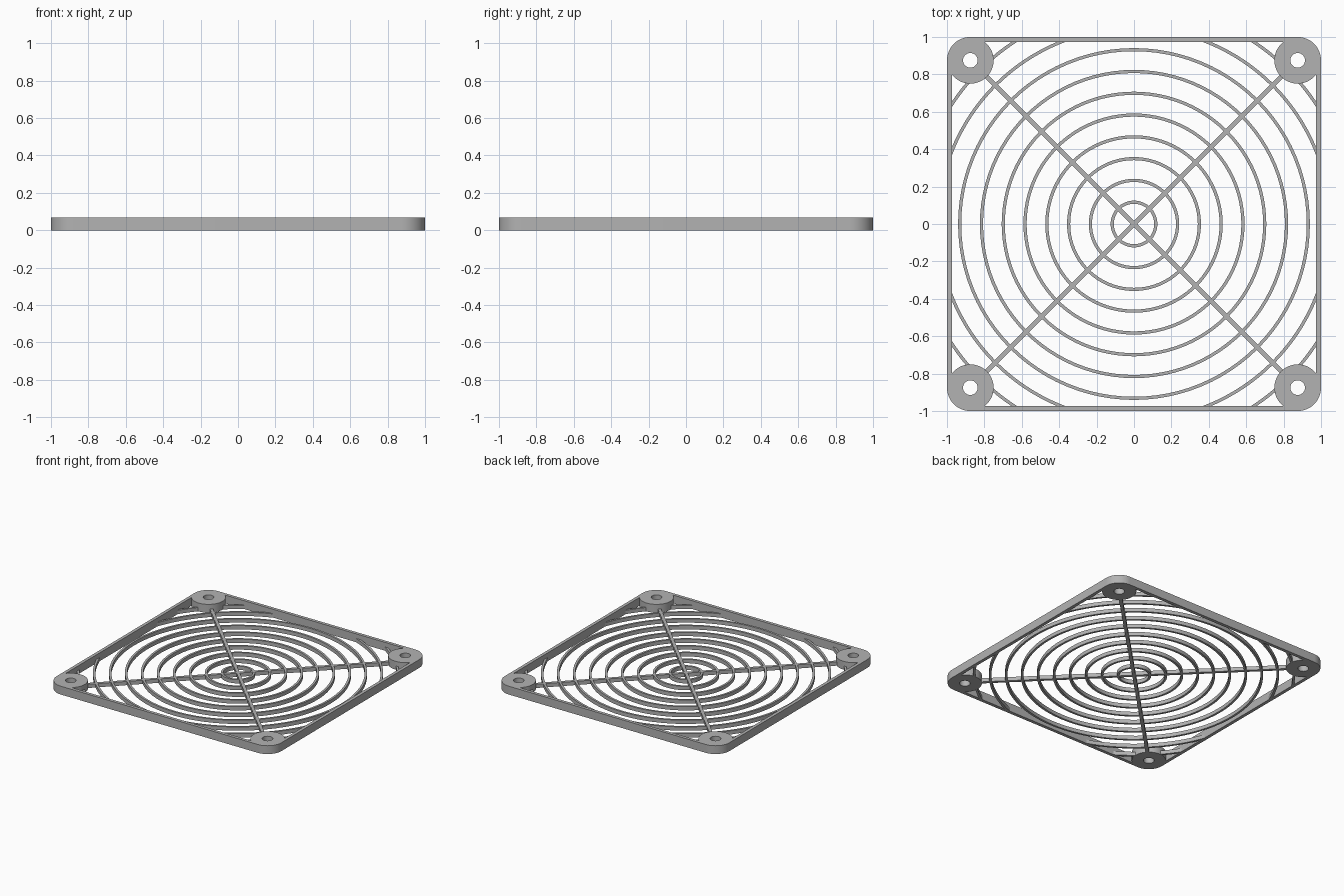
import bpy
import bmesh
from math import pi, cos, sin, acos, radians, sqrt

cube = bpy.data.objects.get("Cube")
if cube:
    bpy.data.objects.remove(cube, do_unlink=True)

HEIGHT = 0.067        # frame and corner bosses
GRILLE = 0.03         # rings and spokes
WALL = 0.026
CORNER = 0.125        # corner radius, also the boss radius
BOSS_POS = 1 - CORNER
HOLE = 0.039
PITCH = 0.1165
RING_WIDTH = 0.017
SPOKE_WIDTH = 0.024
BOSS_DIST = BOSS_POS * sqrt(2)

grey = bpy.data.materials.new("grey plastic")
grey.use_nodes = True
colour = (0.45, 0.45, 0.45, 1)
grey.diffuse_color = colour
grey.node_tree.nodes["Principled BSDF"].inputs["Base Color"].default_value = colour


def arc(radius, start, end, steps, cx=0, cy=0):
    """Points along an arc, both ends included."""
    return [(cx + radius * cos(start + (end - start) * i / steps),
             cy + radius * sin(start + (end - start) * i / steps))
            for i in range(steps + 1)]


def band(name, outer, inner, height, closed):
    """Upright strip of rectangular section between two matching outlines."""
    bm = bmesh.new()
    rows = [[bm.verts.new((x, y, z)) for x, y in line]
            for line, z in ((outer, 0), (outer, height), (inner, height), (inner, 0))]
    n = len(outer)
    for i in range(n if closed else n - 1):
        j = (i + 1) % n
        for k in range(4):
            a, b = rows[k], rows[(k + 1) % 4]
            bm.faces.new((a[i], a[j], b[j], b[i]))
    if not closed:
        for i in (0, n - 1):
            bm.faces.new([row[i] for row in rows])
    bmesh.ops.recalc_face_normals(bm, faces=bm.faces)
    mesh = bpy.data.meshes.new(name)
    bm.to_mesh(mesh)
    bm.free()
    mesh.materials.append(grey)
    obj = bpy.data.objects.new(name, mesh)
    bpy.context.collection.objects.link(obj)
    bpy.ops.object.select_all(action='DESELECT')
    obj.select_set(True)
    bpy.context.view_layer.objects.active = obj
    bpy.ops.object.shade_smooth_by_angle(angle=radians(30))
    return obj


def circle_band(name, r_out, r_in, height, steps, cx=0, cy=0):
    return band(name, arc(r_out, 0, 2 * pi, steps, cx, cy)[:-1],
                arc(r_in, 0, 2 * pi, steps, cx, cy)[:-1], height, True)


def rounded_square(radius):
    points = []
    for q, (sx, sy) in enumerate(((1, 1), (-1, 1), (-1, -1), (1, -1))):
        points += arc(radius, q * pi / 2, (q + 1) * pi / 2, 16,
                      sx * BOSS_POS, sy * BOSS_POS)
    return points


# Outer frame
band("frame", rounded_square(CORNER), rounded_square(CORNER - WALL), HEIGHT, True)

# Corner bosses with screw holes
for sx, side in ((1, "left"), (-1, "right")):
    for sy, end in ((-1, "front"), (1, "back")):
        circle_band(f"{end}_{side}_boss", CORNER - 0.0005, HOLE, HEIGHT, 64,
                    sx * BOSS_POS, sy * BOSS_POS)

# Full concentric rings
half = RING_WIDTH / 2
for k in range(1, 9):
    r = k * PITCH
    circle_band(f"ring_{k}", r + half, r - half, GRILLE, 96)

# Partial rings cut off by the frame: one spans each corner, one stops at the boss
wall_mid = 1 - WALL / 2
for q in range(4):
    base = q * pi / 2
    r = 9 * PITCH
    a = acos(wall_mid / r)
    span = (base + a, base + pi / 2 - a, 32)
    band(f"corner_arc_{q + 1}", arc(r + half, *span), arc(r - half, *span), GRILLE, False)

    r = 10 * PITCH
    a = acos(wall_mid / r)
    reach = CORNER - 0.015
    trim = acos((r * r + BOSS_DIST ** 2 - reach ** 2) / (2 * r * BOSS_DIST))
    for part, lo, hi in (("a", a, pi / 4 - trim), ("b", pi / 4 + trim, pi / 2 - a)):
        span = (base + lo, base + hi, 12)
        band(f"short_arc_{q + 1}{part}", arc(r + half, *span),
             arc(r - half, *span), GRILLE, False)

# Diagonal spokes
length = BOSS_DIST - CORNER + 0.015
for name, angle in (("spoke_rising", pi / 4), ("spoke_falling", -pi / 4)):
    w = SPOKE_WIDTH / 2
    spoke = band(name, [(-length, w), (length, w)], [(-length, -w), (length, -w)],
                 GRILLE, False)
    spoke.rotation_euler.z = angle
